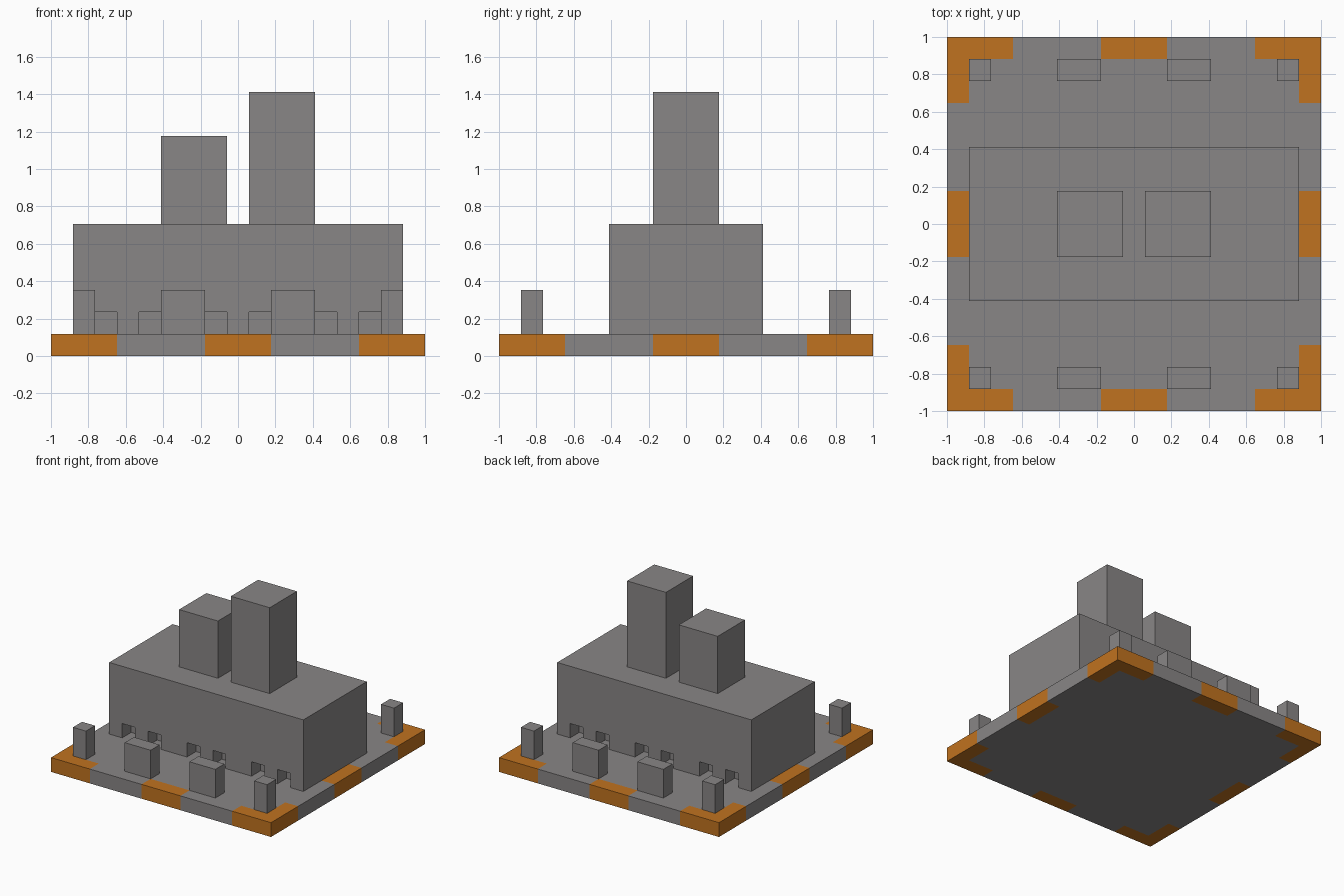
import bpy
import bmesh
from mathutils import Vector

if "Cube" in bpy.data.objects:
    bpy.data.objects.remove(bpy.data.objects["Cube"], do_unlink=True)

U = 2 / 34  # one block unit


def material(name, rgb):
    mat = bpy.data.materials.new(name)
    mat.use_nodes = True
    mat.diffuse_color = (*rgb, 1)
    mat.node_tree.nodes["Principled BSDF"].inputs["Base Color"].default_value = (*rgb, 1)
    return mat


grey = material("concrete grey", (0.25, 0.24, 0.24))
orange = material("marking orange", (0.53, 0.17, 0.014))


def add_box(bm, x, y, z):
    """Box spanning the (low, high) ranges, in block units."""
    verts = bmesh.ops.create_cube(bm, size=1)["verts"]
    for v in verts:
        v.co = Vector([U * (r[0] if c < 0 else r[1]) for c, r in zip(v.co, (x, y, z))])


def make_object(name, bm, *mats):
    mesh = bpy.data.meshes.new(name)
    bm.to_mesh(mesh)
    bm.free()
    for mat in mats:
        mesh.materials.append(mat)
    obj = bpy.data.objects.new(name, mesh)
    bpy.context.collection.objects.link(obj)
    return obj


def box(name, x, y, z):
    bm = bmesh.new()
    add_box(bm, x, y, z)
    return make_object(name, bm, grey)


# Base plate, cut along the edges of the painted markings
bm = bmesh.new()
add_box(bm, (-17, 17), (-17, 17), (0, 2))
for axis in (Vector((1, 0, 0)), Vector((0, 1, 0))):
    for cut in (3, 11, 15):
        for side in (-1, 1):
            bmesh.ops.bisect_plane(bm, geom=bm.verts[:] + bm.edges[:] + bm.faces[:],
                                   plane_co=axis * side * cut * U, plane_no=axis)
for face in bm.faces:
    c = face.calc_center_median() / U
    ax, ay = abs(c.x), abs(c.y)
    on_rim = max(ax, ay) > 15
    along = min(ax, ay)
    face.material_index = int(on_rim and (along < 3 or along > 11))
make_object("base_plate", bm, grey, orange)

# Main hall with a row of openings along the front and back
hall = box("main_hall", (-15, 15), (-7, 7), (2, 12))
bm = bmesh.new()
for x in (2, 8, 12):
    for sx in (-1, 1):
        for sy in (-1, 1):
            add_box(bm, (sx * x - 1, sx * x + 1), (sy * 7 - 2, sy * 7 + 2), (1, 4))
cutter = make_object("opening_cutter", bm)
cutter.hide_render = True
mod = hall.modifiers.new("openings", "BOOLEAN")
mod.operation = "DIFFERENCE"
mod.solver = "EXACT"
mod.object = cutter
bpy.context.view_layer.objects.active = hall
bpy.ops.object.modifier_apply(modifier=mod.name)
bpy.data.objects.remove(cutter, do_unlink=True)

# Rooftop towers
box("short_tower", (-7, -1), (-3, 3), (12, 20))
box("tall_tower", (1, 7), (-3, 3), (12, 24))

# Corner posts and low barriers along the front and back
for sy, end in ((-1, "front"), (1, "back")):
    for sx, side in ((-1, "right"), (1, "left")):
        y = (sy * 14 - 1, sy * 14 + 1)
        box(f"{end}_{side}_post", (sx * 14 - 1, sx * 14 + 1), y, (2, 6))
        box(f"{end}_{side}_barrier", (sx * 5 - 2, sx * 5 + 2), y, (2, 6))
